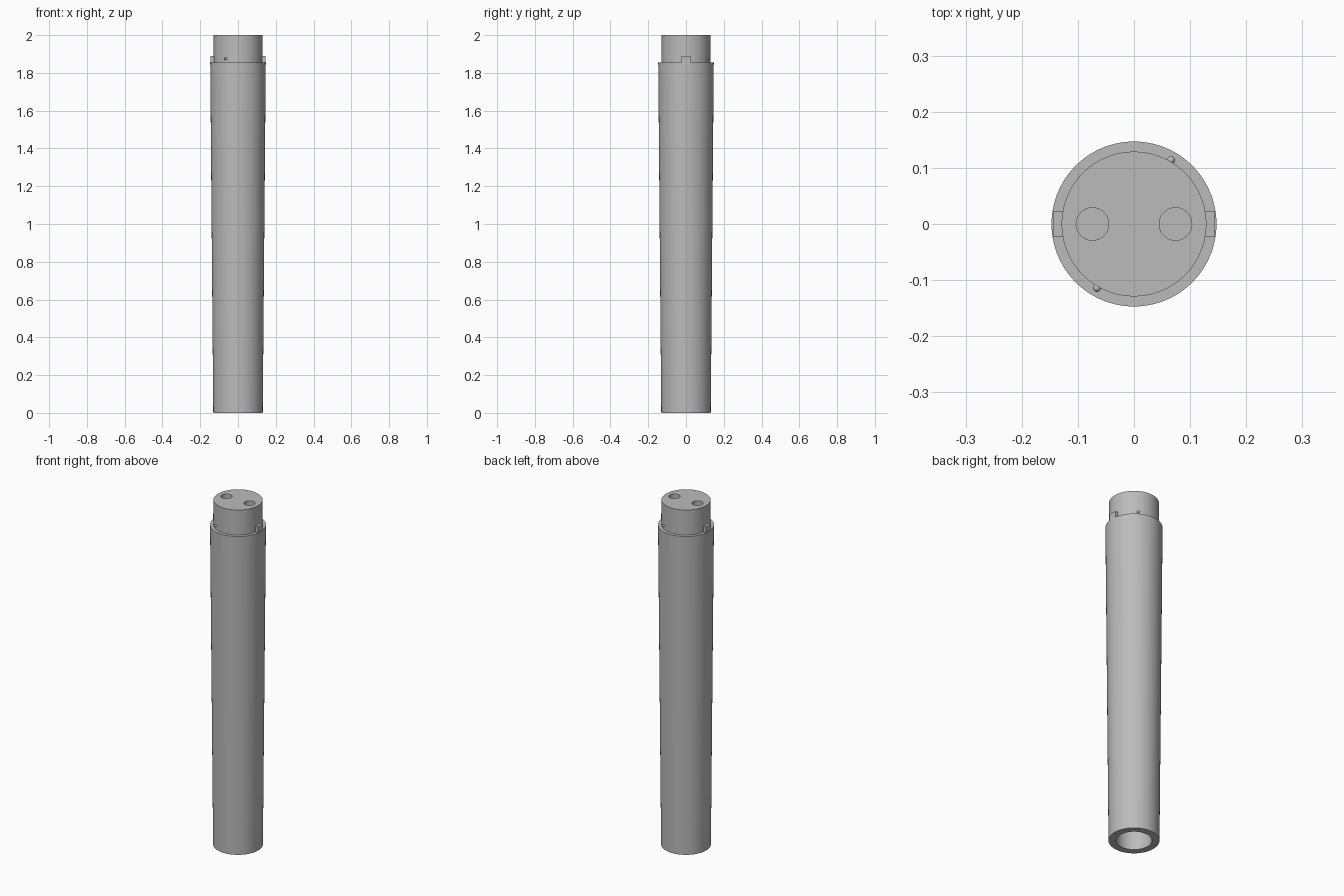
import bpy, bmesh, math
from mathutils import Vector

cube = bpy.data.objects.get("Cube")
if cube:
    bpy.data.objects.remove(cube, do_unlink=True)

# Single grey material
grey = bpy.data.materials.new("mid grey")
grey.use_nodes = True
grey.diffuse_color = (0.5, 0.5, 0.5, 1)
grey.node_tree.nodes["Principled BSDF"].inputs["Base Color"].default_value = (0.5, 0.5, 0.5, 1)

SEGMENTS = 96
NECK_R, SLEEVE_R, FOOT_R, BORE_R = 0.129, 0.147, 0.131, 0.092
LEDGE_Z, TOP_Z = 1.855, 2.0


def finish(ob, name):
    ob.name = ob.data.name = name
    ob.data.materials.clear()
    ob.data.materials.append(grey)
    bpy.ops.object.select_all(action='DESELECT')
    ob.select_set(True)
    bpy.context.view_layer.objects.active = ob
    bpy.ops.object.shade_smooth_by_angle(angle=math.radians(30))
    return ob


def lathe(name, profile):
    bm = bmesh.new()
    verts = [bm.verts.new((r, 0, z)) for r, z in profile]
    edges = [bm.edges.new(pair) for pair in zip(verts, verts[1:])]
    bmesh.ops.spin(bm, geom=verts + edges, cent=(0, 0, 0), axis=(0, 0, 1),
                   angle=math.tau, steps=SEGMENTS)
    bmesh.ops.remove_doubles(bm, verts=bm.verts, dist=1e-5)
    bmesh.ops.recalc_face_normals(bm, faces=bm.faces)
    mesh = bpy.data.meshes.new(name)
    bm.to_mesh(mesh)
    bm.free()
    ob = bpy.data.objects.new(name, mesh)
    bpy.context.collection.objects.link(ob)
    return ob


# Tapered sleeve with a hollow foot, stepped into a narrower neck
body = lathe("tapered_body", [
    (0, 1.75), (BORE_R, 1.75), (BORE_R, 0), (FOOT_R, 0),
    (SLEEVE_R, LEDGE_Z), (NECK_R, LEDGE_Z), (NECK_R, TOP_Z), (0, TOP_Z)])

# Two blind holes in the top face
for side in (-1, 1):
    bpy.ops.mesh.primitive_cylinder_add(vertices=48, radius=0.029, depth=0.2,
                                        location=(side * 0.074, 0, TOP_Z))
    cutter = bpy.context.object
    cutter.hide_render = True
    cut = body.modifiers.new("socket_hole", 'BOOLEAN')
    cut.operation, cut.solver, cut.object = 'DIFFERENCE', 'EXACT', cutter
    bpy.context.view_layer.objects.active = body
    bpy.ops.object.modifier_apply(modifier=cut.name)
    bpy.data.objects.remove(cutter, do_unlink=True)
finish(body, "tapered_body")

# Keys standing on the ledge and round locating pins, on opposite sides
for side, label in ((1, "left"), (-1, "right")):
    bpy.ops.mesh.primitive_cube_add(size=1, location=(side * 0.134, 0, 1.865))
    key = bpy.context.object
    key.scale = (0.021, 0.046, 0.05)
    bpy.ops.object.transform_apply(location=False, rotation=False, scale=True)
    finish(key, label + "_key")

    where = Vector((0.066, 0.114, 0)) * side
    bpy.ops.mesh.primitive_uv_sphere_add(segments=20, ring_count=12, radius=0.007,
                                         location=(where.x, where.y, 1.875))
    finish(bpy.context.object, label + "_pin")
